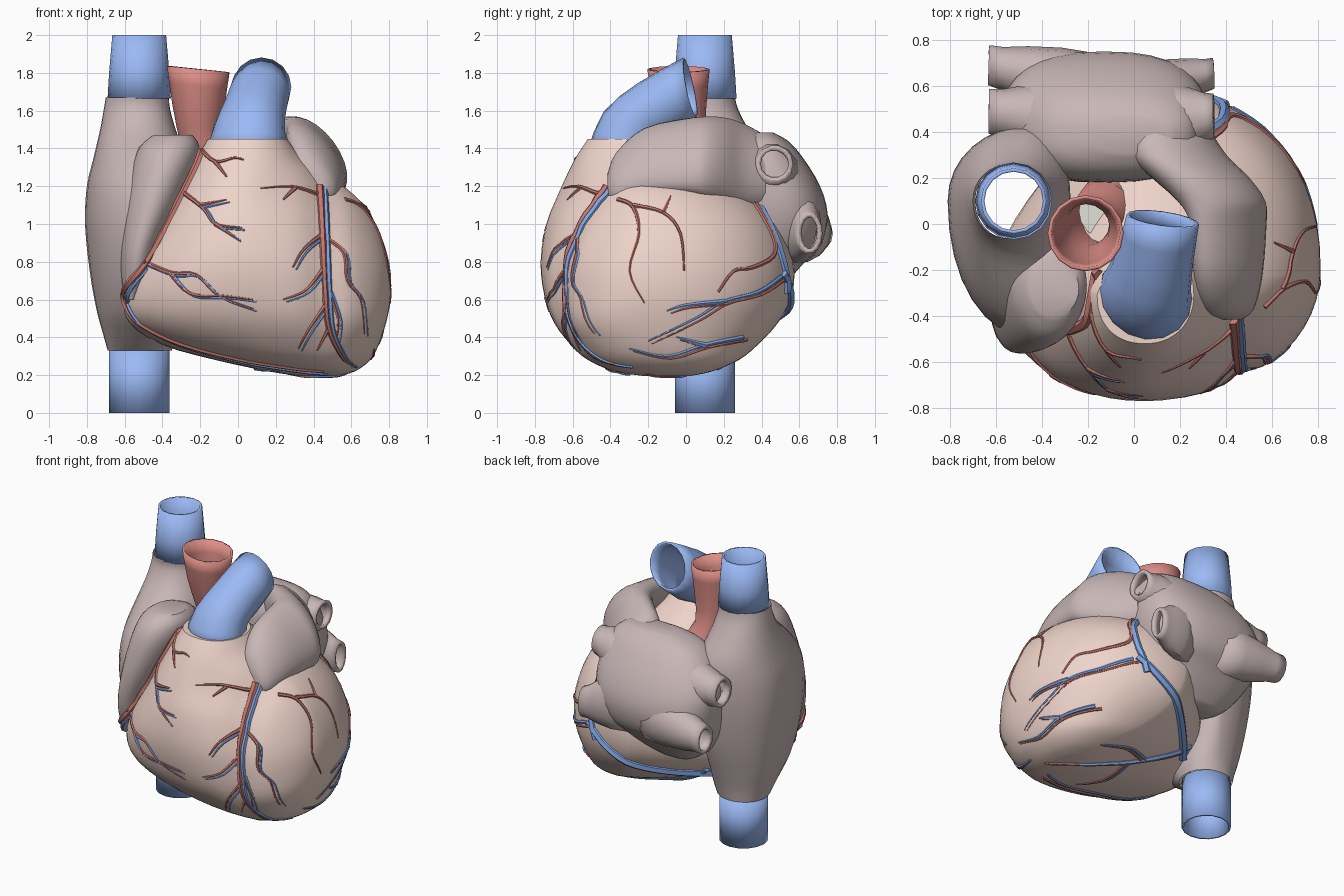
import bpy, bmesh, math
from mathutils import Vector
from mathutils.bvhtree import BVHTree


def material(name, rgb):
    m = bpy.data.materials.new(name)
    m.diffuse_color = (*rgb, 1)
    return m


MUSCLE = material("muscle", (0.86, 0.66, 0.59))
ATRIUM = material("atrium", (0.58, 0.47, 0.47))
BLUE = material("blue_vessel", (0.33, 0.49, 0.92))
RED = material("red_vessel", (0.72, 0.27, 0.24))
ARTERY = material("artery", (0.56, 0.19, 0.16))
VEIN = material("vein", (0.22, 0.39, 0.78))
VALVE = material("valve", (0.75, 0.75, 0.68))


def spline(rows, k):
    """Catmull-Rom interpolation of equal-length tuples."""
    out = []
    for i in range(len(rows) - 1):
        a, b, c, d = rows[max(i - 1, 0)], rows[i], rows[i + 1], rows[min(i + 2, len(rows) - 1)]
        for j in range(k):
            t = j / k
            out.append(tuple(0.5 * (2 * q + (r - p) * t + (2 * p - 5 * q + 4 * r - s) * t * t
                                    + (3 * q - p - 3 * r + s) * t ** 3)
                             for p, q, r, s in zip(a, b, c, d)))
    out.append(tuple(rows[-1]))
    return out


def zring(row, n=2.1, back_left=None, front_right=None, seg=32):
    """Horizontal superellipse: z, x0, x1, y0, y1 and an optional off-centre middle."""
    z, x0, x1, y0, y1 = row[:5]
    cx, cy = row[5:7] if len(row) > 5 else ((x0 + x1) / 2, (y0 + y1) / 2)
    pts = []
    for i in range(seg):
        a = 2 * math.pi * i / seg
        c, s = math.cos(a), math.sin(a)
        e = 2 / n
        if back_left and c < 0 and s > 0:
            e = 2 / back_left
        if front_right and c > 0 and s < 0:
            e = 2 / front_right
        rx = x1 - cx if c > 0 else x0 - cx
        ry = y1 - cy if s > 0 else y0 - cy
        pts.append((cx + abs(rx) * abs(c) ** e * (1 if c > 0 else -1),
                    cy + abs(ry) * abs(s) ** e * (1 if s > 0 else -1), z))
    return pts


def oring(center, u, v, seg=16):
    """Ellipse around a centre with two half axes."""
    c, u, v = Vector(center), Vector(u), Vector(v)
    angles = [2 * math.pi * i / seg for i in range(seg)]
    return [c + u * math.cos(a) + v * math.sin(a) for a in angles]


def loft(name, rings, mat, caps=True, wall=0):
    bm = bmesh.new()
    loops = [[bm.verts.new(p) for p in r] for r in rings]
    n = len(loops[0])
    for a, b in zip(loops, loops[1:]):
        for i in range(n):
            bm.faces.new((a[i], a[(i + 1) % n], b[(i + 1) % n], b[i]))
    if caps:
        bm.faces.new(loops[0][::-1])
        bm.faces.new(loops[-1])
    bmesh.ops.recalc_face_normals(bm, faces=bm.faces[:])
    me = bpy.data.meshes.new(name)
    bm.to_mesh(me)
    bm.free()
    me.materials.append(mat)
    ob = bpy.data.objects.new(name, me)
    bpy.context.collection.objects.link(ob)
    if wall:
        mod = ob.modifiers.new("wall", "SOLIDIFY")
        mod.thickness, mod.offset = wall, 0
    return ob


# ventricles: one tapering body, front right flattened towards a groove (last column: its roundness)
rows = [(0.195, 0.32, 0.53, -0.22, 0.02, 0.43, -0.1, 2.2), (0.22, 0.16, 0.62, -0.38, 0.14, 0.42, -0.1, 2.2),
        (0.28, -0.12, 0.70, -0.52, 0.28, 0.35, -0.12, 2.2), (0.36, -0.40, 0.745, -0.61, 0.38, 0.25, -0.16, 2.3),
        (0.48, -0.58, 0.785, -0.70, 0.49, 0.15, -0.2, 2.3), (0.62, -0.61, 0.81, -0.75, 0.56, 0.08, -0.2, 2.1),
        (0.80, -0.54, 0.80, -0.77, 0.57, 0.05, -0.2, 1.9), (1.00, -0.42, 0.73, -0.74, 0.50, 0.05, -0.2, 1.65),
        (1.15, -0.34, 0.62, -0.68, 0.36, 0.04, -0.22, 1.5), (1.25, -0.28, 0.48, -0.635, 0.22, 0.04, -0.25, 1.65),
        (1.35, -0.22, 0.34, -0.585, 0.02, 0.05, -0.28, 1.9), (1.45, -0.16, 0.26, -0.52, -0.10, 0.05, -0.31, 2.1)]
ventricles = loft("ventricles", [zring(r, 2.25, 1.38, r[7], 56) for r in spline(rows, 3)], MUSCLE)
for v in ventricles.data.vertices:
    if v.co.y < -0.2 and v.co.z > 0.25:
        depth = 0.045 * min(1, (v.co.z - 0.25) / 0.25)
        v.co.y += depth * math.exp(-((v.co.x - 0.46) / 0.07) ** 2)

# right atrium, open at both ends into the great veins
rows = [(0.33, -0.69, -0.35, -0.07, 0.26, -0.52, 0.1), (0.42, -0.715, -0.33, -0.20, 0.28, -0.49, 0.1),
        (0.55, -0.75, -0.33, -0.36, 0.32, -0.46, 0.1), (0.75, -0.785, -0.32, -0.47, 0.38, -0.43, 0.1),
        (1.00, -0.81, -0.30, -0.50, 0.42, -0.43, 0.1), (1.20, -0.80, -0.28, -0.45, 0.43, -0.44, 0.1),
        (1.35, -0.765, -0.28, -0.32, 0.41, -0.47, 0.1), (1.50, -0.73, -0.33, -0.14, 0.33, -0.52, 0.1),
        (1.61, -0.71, -0.36, -0.07, 0.275, -0.53, 0.1), (1.67, -0.70, -0.365, -0.065, 0.26, -0.53, 0.1)]
right_atrium = loft("right_atrium", [zring(r) for r in spline(rows, 3)], ATRIUM, caps=False)
rows = [(0.60, -0.60, -0.53, -0.46, -0.30), (0.75, -0.62, -0.46, -0.53, -0.20), (0.90, -0.62, -0.41, -0.56, -0.12),
        (1.10, -0.60, -0.31, -0.56, -0.06), (1.30, -0.56, -0.225, -0.53, -0.04),
        (1.41, -0.52, -0.205, -0.48, -0.05), (1.47, -0.45, -0.24, -0.40, -0.16)]
right_auricle = loft("right_auricle", [zring(r, 2.0) for r in spline(rows, 3)], ATRIUM)

# left atrium
rows = [(0.63, -0.34, -0.08, 0.28, 0.46), (0.70, -0.44, 0.06, 0.21, 0.54), (0.80, -0.51, 0.18, 0.18, 0.63),
        (0.90, -0.55, 0.26, 0.18, 0.72), (1.05, -0.57, 0.31, 0.18, 0.75), (1.20, -0.56, 0.32, 0.18, 0.71),
        (1.35, -0.47, 0.29, 0.19, 0.62), (1.44, -0.35, 0.24, 0.24, 0.54), (1.485, -0.18, 0.16, 0.31, 0.46)]
loft("left_atrium", [zring(r, 2.5) for r in spline(rows, 3)], ATRIUM)

# left auricle: slanted flap lofted from front to back (y, x, z, half length, half thickness)
rows = [(-0.415, 0.41, 1.20, 0.07, 0.05), (-0.37, 0.41, 1.25, 0.15, 0.08), (-0.22, 0.41, 1.33, 0.21, 0.10),
        (0.00, 0.41, 1.36, 0.235, 0.11), (0.10, 0.38, 1.35, 0.25, 0.15), (0.20, 0.29, 1.33, 0.26, 0.18),
        (0.30, 0.19, 1.30, 0.26, 0.18), (0.42, 0.14, 1.27, 0.22, 0.16)]
loft("left_auricle", [oring((x, y, z), (0.6 * a, 0, -0.8 * a), (0.8 * b, 0, 0.6 * b), 24)
                      for y, x, z, a, b in spline(rows, 3)], ATRIUM)

# four flaring pulmonary veins: inner point, outer point, half width, half height
for name, p, q, w, h in [("left_upper", (0.05, 0.42, 1.22), (0.345, 0.47, 1.32), 0.085, 0.085),
                         ("left_lower", (0.05, 0.57, 1.0), (0.345, 0.655, 0.95), 0.055, 0.095),
                         ("right_upper", (-0.15, 0.42, 1.20), (-0.63, 0.49, 1.21), 0.085, 0.09),
                         ("right_lower", (-0.15, 0.57, 0.98), (-0.63, 0.69, 0.95), 0.075, 0.085)]:
    rings = []
    for t, s in ((0, 2.1), (0.35, 1.9), (0.65, 1.5), (0.87, 1.1), (1, 1)):
        rings.append(oring(Vector(p).lerp(Vector(q), t), (0, w * s, 0), (0, 0, h * s), 14))
    loft(name + "_pulmonary_vein", rings, ATRIUM, False, 0.025)

# great veins
for name, spec in (("superior_vena_cava", ((1.665, 0.16), (1.8, 0.152), (2.0, 0.135))),
                   ("inferior_vena_cava", ((0, 0.152), (0.335, 0.152)))):
    loft(name, [oring((-0.523, 0.1, z), (r, 0, 0), (0, r, 0)) for z, r in spec], BLUE, False, 0.015)

# aorta with its valve
rows = [(-0.08, 0.08, 1.08, 0.15), (-0.13, 0.05, 1.25, 0.13), (-0.20, 0.0, 1.42, 0.10),
        (-0.21, -0.03, 1.62, 0.13), (-0.21, -0.04, 1.82, 0.158)]
loft("aorta", [oring((x, y, z), (r, 0, -0.1 * r), (0, r, 0)) for x, y, z, r in spline(rows, 2)],
     RED, False, 0.015)
loft("aortic_valve", [oring((-0.12, 0.055, z), (r, 0, 0), (0, r, 0)) for z, r in ((1.26, 0.12), (1.22, 0.02))],
     VALVE)

# pulmonary trunk curving up and back (centre, half width, half depth vector)
rows = [(0.05, -0.32, 1.40, 0.20, 0.19, 0.0), (0.06, -0.27, 1.52, 0.18, 0.16, -0.07),
        (0.09, -0.15, 1.61, 0.16, 0.10, -0.13), (0.125, 0.02, 1.725, 0.15, 0.03, -0.15)]
loft("pulmonary_trunk", [oring((x, y, z), (w, -0.02, 0), (0, dy, dz)) for x, y, z, w, dy, dz in spline(rows, 2)],
     BLUE, False, 0.015)

# coronary vessels: paths drawn in a view and projected on the surface
trees = []
for ob in (ventricles, right_atrium, right_auricle):
    me = ob.data
    trees.append(BVHTree.FromPolygons([v.co.copy() for v in me.vertices], [p.vertices[:] for p in me.polygons]))
VIEWS = {"front": (lambda a, b: (a, -2, b), (0, 1, 0)), "side": (lambda a, b: (2, a, b), (-1, 0, 0)),
         "back": (lambda a, b: (a, 2, b), (0, -1, 0)), "below": (lambda a, b: (a, b, -2), (0, 0, 1))}


def project(view, a, b):
    place, d = VIEWS[view]
    o, d = Vector(place(a, b)), Vector(d)
    used = trees if view == "front" else trees[:1]
    hits = [h for h in (t.ray_cast(o, d) for t in used) if h[0]]
    if hits:
        return min(hits, key=lambda h: h[3])[0]
    return trees[0].find_nearest(o + d * 1.8)[0]


def vessels(name, mat, groups):
    cu = bpy.data.curves.new(name, "CURVE")
    cu.dimensions, cu.bevel_depth, cu.bevel_resolution, cu.use_fill_caps = "3D", 1, 1, True
    for view, r0, r1, shift, paths in groups:
        for path in paths:
            big = 1 if len(path) > 5 else 0.65
            pts = [project(view, a + shift, b - shift * 0.7) for a, b in spline(path, 4)]
            sp = cu.splines.new("POLY")
            sp.points.add(len(pts) - 1)
            for i, p in enumerate(pts):
                sp.points[i].co = (*p, 1)
                sp.points[i].radius = big * (r0 + (r1 - r0) * i / (len(pts) - 1))
    cu.materials.append(mat)
    ob = bpy.data.objects.new(name, cu)
    bpy.context.collection.objects.link(ob)
    bpy.ops.object.select_all(action="DESELECT")
    ob.select_set(True)
    bpy.context.view_layer.objects.active = ob
    bpy.ops.object.convert(target="MESH")


right_main = [[(-0.19, 1.44), (-0.2, 1.35), (-0.28, 1.18), (-0.4, 0.95), (-0.5, 0.78), (-0.6, 0.65),
               (-0.585, 0.55), (-0.5, 0.46), (-0.3, 0.365), (0, 0.285), (0.3, 0.235), (0.45, 0.22)]]
right_twigs = [[(-0.2, 1.4), (-0.12, 1.33), (-0.02, 1.35), (0.03, 1.34)], [(-0.12, 1.33), (-0.06, 1.25)],
               [(-0.28, 1.16), (-0.18, 1.08), (-0.12, 1.0), (0.02, 0.98)], [(-0.2, 1.1), (-0.06, 1.13)],
               [(-0.12, 1.0), (0, 0.92)],
               [(-0.5, 0.8), (-0.35, 0.74), (-0.22, 0.73), (-0.1, 0.62), (0.08, 0.55)],
               [(-0.36, 0.74), (-0.25, 0.63), (-0.08, 0.62), (0.08, 0.6)]]
left_main = [[(0.43, 1.2), (0.44, 1.05), (0.45, 0.85), (0.46, 0.65), (0.48, 0.45), (0.55, 0.3), (0.6, 0.26)]]
left_twigs = [[(0.45, 0.95), (0.35, 0.87), (0.29, 0.77)], [(0.46, 0.78), (0.36, 0.65), (0.24, 0.6)],
              [(0.47, 0.58), (0.38, 0.45), (0.32, 0.34)],
              [(0.46, 0.93), (0.56, 0.85), (0.58, 0.7), (0.65, 0.6), (0.67, 0.42)],
              [(0.48, 0.65), (0.53, 0.5), (0.52, 0.38)], [(0.48, 0.45), (0.42, 0.33)],
              [(0.42, 1.16), (0.28, 1.2), (0.12, 1.19)], [(0.3, 1.19), (0.24, 1.13)]]
side = [[(-0.36, 1.13), (-0.28, 1.09), (-0.25, 0.95), (-0.3, 0.75), (-0.22, 0.58)],
        [(-0.28, 1.1), (-0.12, 1.06), (-0.03, 0.95), (-0.01, 0.75)], [(-0.12, 1.06), (-0.08, 1.15)],
        [(0.28, 1.22), (0.38, 1.08), (0.46, 0.93), (0.46, 0.83), (0.35, 0.77), (0.25, 0.75), (0.17, 0.64)]]
side_veins = [[(0.26, 1.22), (0.38, 1.1), (0.46, 0.95), (0.51, 0.8), (0.53, 0.7), (0.53, 0.64)]]
low = [[(0.5, 0.72), (0.38, 0.64), (0.2, 0.59), (0.05, 0.5), (-0.2, 0.38)],
       [(0.2, 0.59), (0.0, 0.57), (-0.1, 0.54)], [(0.3, 0.4), (0.1, 0.36), (-0.1, 0.3), (-0.3, 0.34)],
       [(0.1, 0.36), (-0.05, 0.4)]]
under = [[(-0.3, 0.2), (-0.1, 0.16), (0.1, 0.08), (0.3, 0.0), (0.45, -0.1), (0.55, -0.2)],
         [(0.0, 0.12), (0.2, 0.2), (0.4, 0.18)], [(0.1, 0.08), (0.1, -0.15), (0.2, -0.3)]]
sinus = [[(0.40, 0.74), (0.32, 0.68), (0.22, 0.61), (0.05, 0.52), (-0.12, 0.46), (-0.3, 0.42)]]
vessels("coronary_arteries", ARTERY,
        [("front", 0.026, 0.01, 0, right_main), ("front", 0.025, 0.009, 0, left_main),
         ("front", 0.02, 0.007, 0, right_twigs + left_twigs), ("side", 0.02, 0.007, 0, side),
         ("side", 0.016, 0.006, 0.02, low), ("below", 0.02, 0.008, 0.02, under)])
vessels("cardiac_veins", VEIN,
        [("front", 0.022, 0.008, 0.025, left_main), ("front", 0.016, 0.007, 0.018, right_twigs[2:] + left_twigs[:5]),
         ("front", 0.014, 0.01, 0.02, [right_main[0][4:]]), ("side", 0.022, 0.028, 0, side_veins),
         ("side", 0.022, 0.007, 0, low), ("below", 0.022, 0.008, 0, under), ("back", 0.026, 0.033, 0, sinus)])

# smooth shading with sharp rims
bpy.ops.object.select_all(action="SELECT")
bpy.context.view_layer.objects.active = ventricles
bpy.ops.object.shade_smooth_by_angle(angle=math.radians(40))
